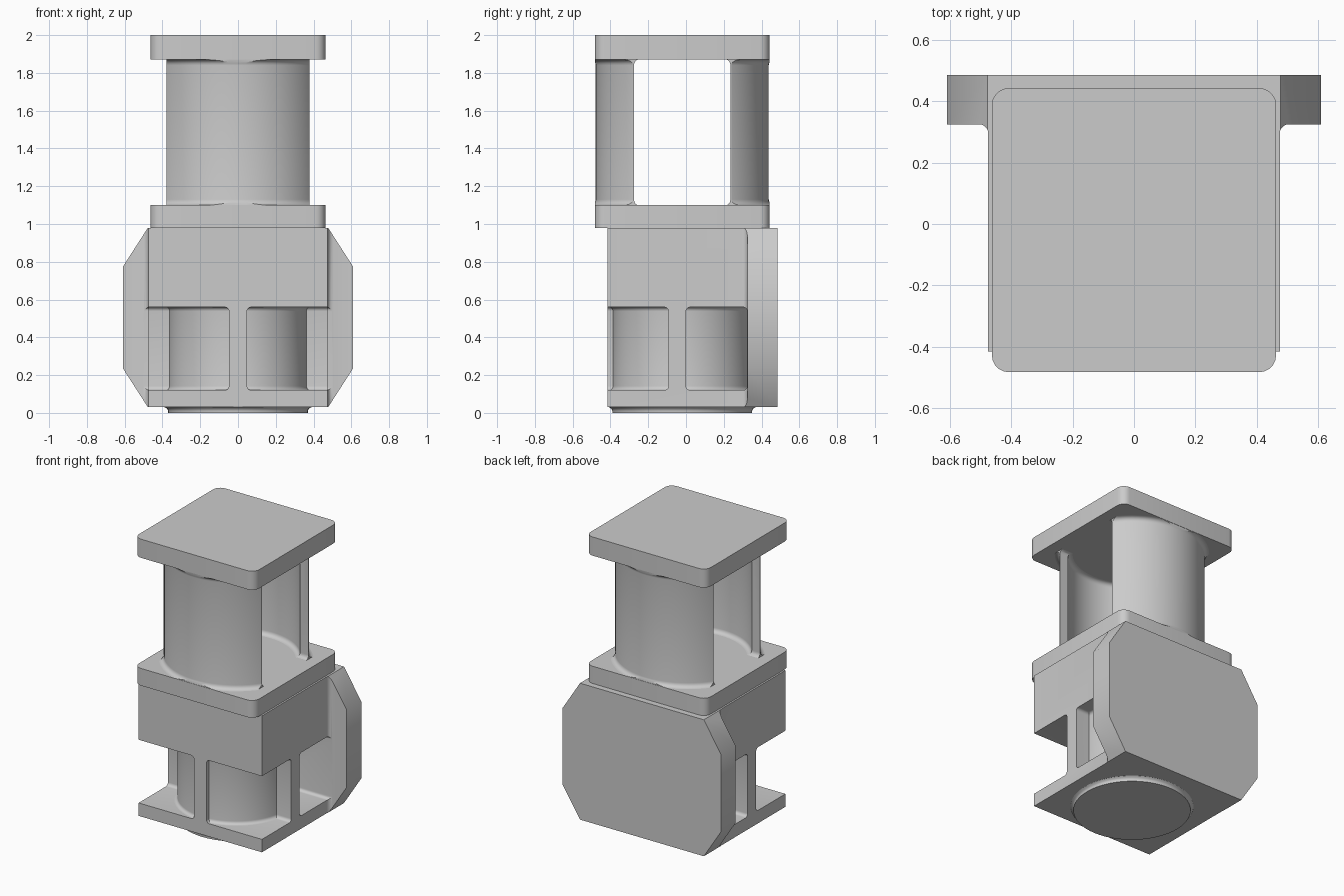
import bpy, bmesh
from math import sin, cos, pi, radians
from mathutils import Vector

if "Cube" in bpy.data.objects:
    bpy.data.objects.remove(bpy.data.objects["Cube"], do_unlink=True)

GREY = (0.6, 0.6, 0.6, 1)
mat = bpy.data.materials.new("plain grey")
mat.use_nodes = True
mat.diffuse_color = GREY
mat.node_tree.nodes["Principled BSDF"].inputs["Base Color"].default_value = GREY

CY = -0.02          # axis of the round parts and square plates
FILLET = 0.03


def finish(bm, name):
    bmesh.ops.recalc_face_normals(bm, faces=bm.faces)
    mesh = bpy.data.meshes.new(name)
    bm.to_mesh(mesh)
    bm.free()
    mesh.materials.append(mat)
    ob = bpy.data.objects.new(name, mesh)
    bpy.context.collection.objects.link(ob)
    return ob


def activate(ob):
    bpy.ops.object.select_all(action="DESELECT")
    ob.select_set(True)
    bpy.context.view_layer.objects.active = ob


def smooth(ob):
    activate(ob)
    bpy.ops.object.shade_smooth_by_angle(angle=radians(35))


def box(name, lo, hi, bevel, vertical_only=False):
    bm = bmesh.new()
    bmesh.ops.create_cube(bm, size=1)
    lo, hi = Vector(lo), Vector(hi)
    for v in bm.verts:
        v.co = (lo + hi) / 2 + v.co * (hi - lo)
    edges = [e for e in bm.edges if not vertical_only
             or abs(e.verts[0].co.z - e.verts[1].co.z) > 1e-4]
    bmesh.ops.bevel(bm, geom=edges, offset=bevel, segments=5, profile=0.5, affect="EDGES")
    return finish(bm, name)


def lathe(profile, closed=False, n=72):
    bm = bmesh.new()
    rings = [[bm.verts.new((r * cos(2 * pi * i / n), CY + r * sin(2 * pi * i / n), z))
              for i in range(n)] for r, z in profile]
    pairs = list(zip(rings, rings[1:]))
    if closed:
        pairs.append((rings[-1], rings[0]))
    else:
        bm.faces.new(rings[0])
        bm.faces.new(rings[-1])
    for a, b in pairs:
        for i in range(n):
            j = (i + 1) % n
            bm.faces.new((a[i], a[j], b[j], b[i]))
    return bm


def clip(bm, point, normal):
    bmesh.ops.bisect_plane(bm, geom=bm.verts[:] + bm.edges[:] + bm.faces[:], dist=1e-5,
                           plane_co=point, plane_no=normal, clear_outer=True)
    bmesh.ops.holes_fill(bm, edges=[e for e in bm.edges if e.is_boundary])


def cut(ob, cutter):
    mod = ob.modifiers.new("cut", "BOOLEAN")
    mod.operation, mod.solver, mod.object = "DIFFERENCE", "EXACT", cutter
    activate(ob)
    bpy.ops.object.modifier_apply(modifier=mod.name)
    bpy.data.objects.remove(cutter, do_unlink=True)


def flared(r, z0, z1, f, sink=0.01):
    """Side profile of a round wall that flares by f (inward if negative) into both ends."""
    h = abs(f)
    arc = [(r + f * (1 - sin(a)), h * (1 - cos(a))) for a in (i * pi / 10 for i in range(6))]
    low = [(x, z0 + z) for x, z in arc]
    high = [(x, z1 - z) for x, z in reversed(arc)]
    return [(r + f, z0 - sink)] + low + high + [(r + f, z1 + sink)]


# Main body and back flange, extruded from one filleted plan
half = [(0.475, -0.415)]
half += [(0.505 - FILLET * cos(a), 0.295 + FILLET * sin(a))
         for a in (i * pi / 10 for i in range(6))]
half += [(0.61, 0.325), (0.61, 0.485)]
plan = half + [(-x, y) for x, y in reversed(half)]
bm = bmesh.new()
face = bm.faces.new([bm.verts.new((x, y, 0.03)) for x, y in plan])
top = bmesh.ops.extrude_face_region(bm, geom=[face])["geom"]
bmesh.ops.translate(bm, vec=(0, 0, 0.95), verts=[g for g in top if isinstance(g, bmesh.types.BMVert)])
bmesh.ops.recalc_face_normals(bm, faces=bm.faces)
for s in (-1, 1):
    clip(bm, (s * 0.477, 0, 0.98), (s * 0.21, 0, 0.135))
    clip(bm, (s * 0.477, 0, 0.03), (s * 0.21, 0, -0.135))
body = finish(bm, "body_with_flange")

# Open bays that leave a rib on the front and on each side
for s in (-1, 1):
    for y0, y1 in ((-0.7, -0.093), (0.0, 0.324)):
        xs = sorted((s * 0.048, s * 0.75))
        cut(body, box("bay", (xs[0], y0, 0.12), (xs[1], y1, 0.56), 0.022))
smooth(body)

# Round core seen in the bays, and the boss under the base
smooth(finish(lathe(flared(0.37, 0.12, 0.56, 0.022)), "core_cylinder"))
smooth(finish(lathe([(0.37, 0), (0.37, 0.012), (0.375, 0.022), (0.39, 0.031), (0.39, 0.04)]),
              "base_boss"))

# Square plates
for name, z0, z1 in (("lower_plate", 0.98, 1.1), ("top_plate", 1.87, 2.0)):
    smooth(box(name, (-0.463, CY - 0.463, z0), (0.463, CY + 0.463, z1), 0.055, True))

# Curved front and back walls joining the plates
outer = flared(0.458, 1.1, 1.87, FILLET)
inner = flared(0.405, 1.1, 1.87, -FILLET)
bm = lathe(outer + inner[::-1], closed=True)
bmesh.ops.recalc_face_normals(bm, faces=bm.faces)
for s in (-1, 1):
    clip(bm, (0, CY + s * 0.461, 0), (0, s, 0))
    clip(bm, (s * 0.378, 0, 0), (s, 0, 0))
walls = finish(bm, "curved_walls")
cut(walls, box("window", (-1, -0.275, 1.098), (1, 0.235, 1.872), 0.03))
smooth(walls)
